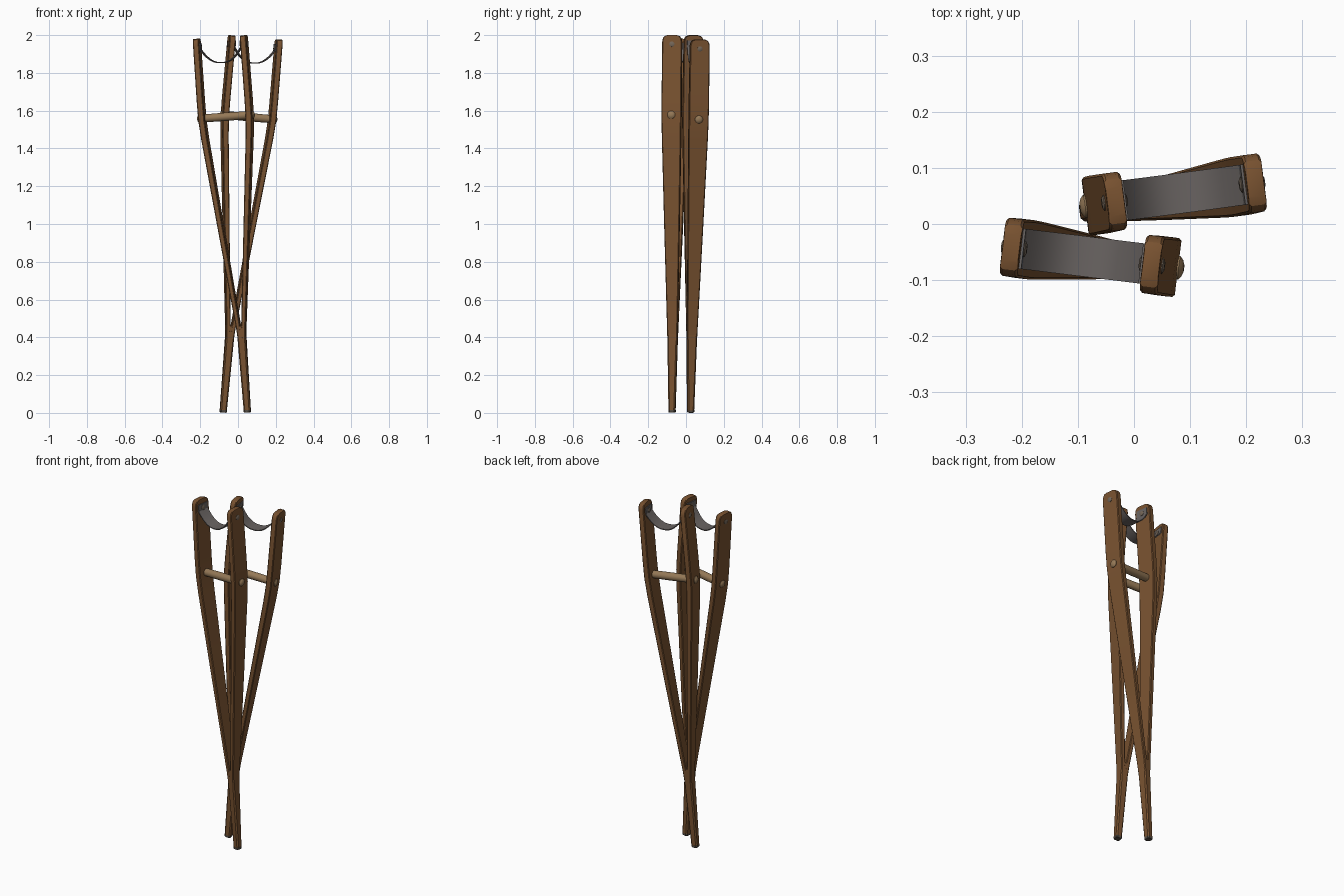
import bpy, bmesh, math
from mathutils import Vector, Matrix

if "Cube" in bpy.data.objects:
    bpy.data.objects.remove(bpy.data.objects["Cube"])


def material(name, rgb):
    m = bpy.data.materials.new(name)
    m.diffuse_color = (*rgb, 1)
    m.use_nodes = True
    m.node_tree.nodes["Principled BSDF"].inputs["Base Color"].default_value = m.diffuse_color
    return m


WOOD = material("brown wood", (0.19, 0.085, 0.03))
TAN = material("pale wood", (0.30, 0.19, 0.095))
METAL = material("dull metal", (0.17, 0.13, 0.095))
STRAP = material("grey webbing", (0.14, 0.125, 0.12))
RUBBER = material("dark rubber", (0.085, 0.07, 0.055))


def loft(name, rings, mat, frame, smooth=True):
    """Skin a list of equal-length closed rings and cap both ends."""
    bm = bmesh.new()
    loops = [[bm.verts.new(frame @ Vector(p)) for p in r] for r in rings]
    n = len(loops[0])
    for a, b in zip(loops, loops[1:]):
        for i in range(n):
            j = (i + 1) % n
            bm.faces.new((a[i], a[j], b[j], b[i]))
    bm.faces.new(loops[0][::-1])
    bm.faces.new(loops[-1])
    bmesh.ops.recalc_face_normals(bm, faces=bm.faces)
    me = bpy.data.meshes.new(name)
    bm.to_mesh(me)
    bm.free()
    me.materials.append(mat)
    ob = bpy.data.objects.new(name, me)
    bpy.context.collection.objects.link(ob)
    if smooth:
        bpy.ops.object.select_all(action='DESELECT')
        ob.select_set(True)
        bpy.context.view_layer.objects.active = ob
        bpy.ops.object.shade_smooth_by_angle(angle=math.radians(30))
    return ob


def section(z, x0, x1, hy, c):
    """Rectangle with chamfered corners at height z."""
    return [(x0 + c, -hy, z), (x1 - c, -hy, z), (x1, -hy + c, z), (x1, hy - c, z),
            (x1 - c, hy, z), (x0 + c, hy, z), (x0, hy - c, z), (x0, -hy + c, z)]


def turned(name, z, stations, mat, frame, n=16):
    """Round part along local x from (x, radius) stations."""
    rings = [[(x, r * math.cos(2 * math.pi * i / n), z + r * math.sin(2 * math.pi * i / n))
              for i in range(n)] for x, r in stations]
    return loft(name, rings, mat, frame)


# Stave stations: height, inner x, outer x, half depth
STAVE = [(0.38, 0.000, 0.020, 0.026), (0.45, 0.002, 0.025, 0.028),
         (1.00, 0.057, 0.085, 0.041), (1.46, 0.103, 0.135, 0.051),
         (1.56, 0.110, 0.143, 0.0525), (1.66, 0.111, 0.144, 0.053),
         (1.960, 0.110, 0.142, 0.052), (1.978, 0.110, 0.142, 0.048),
         (1.988, 0.110, 0.142, 0.040), (1.993, 0.111, 0.141, 0.026)]


def crutch(label, foot, top, yaw):
    # Local frame: z along the crutch, x across the two staves
    d = (Vector(top) - Vector(foot)).normalized()
    u = Vector((math.cos(yaw), math.sin(yaw), 0))
    u = (u - d * u.dot(d)).normalized()
    v = d.cross(u)
    frame = Matrix((u, v, d)).transposed().to_4x4()
    frame.translation = Vector(foot)

    # Lower leg and rubber tip
    loft(label + "_lower_leg", [section(0.012, -0.018, 0.018, 0.018, 0.007),
                                section(0.40, -0.022, 0.022, 0.0265, 0.006),
                                section(0.46, -0.024, 0.024, 0.028, 0.005)], WOOD, frame)
    loft(label + "_foot_tip", [section(0.0, -0.016, 0.016, 0.016, 0.007),
                               section(0.004, -0.0185, 0.0185, 0.0185, 0.007),
                               section(0.013, -0.0185, 0.0185, 0.0185, 0.007)], RUBBER, frame)

    for side, s in (("left", -1), ("right", 1)):
        # Bent stave with a rounded top
        loft(f"{label}_{side}_stave",
             [[(s * x, y, z) for x, y, z in section(z, a, b, h, 0.004)]
              for z, a, b, h in STAVE], WOOD, frame)
        # Rivets holding the strap, outside and inside
        turned(f"{label}_{side}_outer_rivet", 1.945,
               [(s * 0.138, 0.014), (s * 0.144, 0.014), (s * 0.147, 0.008)], METAL, frame)
        turned(f"{label}_{side}_inner_rivet", 1.945,
               [(s * 0.110, 0.014), (s * 0.104, 0.014), (s * 0.101, 0.008)], METAL, frame)

    # Hand grip with domed ends
    half = [(0.154, 0.007), (0.151, 0.015), (0.146, 0.021)]
    turned(label + "_hand_grip", 1.57,
           [(-x, r) for x, r in half] + [(0, 0.022)] + [(x, r) for x, r in half[::-1]],
           TAN, frame)

    # Sagging arm strap
    path = [(-0.108, 1.968)]
    for i in range(25):
        t = -1 + i / 12
        path.append((0.108 * t, 1.857 + 0.075 * abs(t) ** 2.3))
    path.append((0.108, 1.968))
    rings = []
    for i, (x, z) in enumerate(path):
        a, b = path[max(i - 1, 0)], path[min(i + 1, len(path) - 1)]
        t = Vector((b[0] - a[0], b[1] - a[1])).normalized() * 0.0025
        w = 0.036
        rings.append([(x - t.y, -w, z + t.x), (x - t.y, w, z + t.x),
                      (x + t.y, w, z - t.x), (x + t.y, -w, z - t.x)])
    loft(label + "_arm_strap", rings, STRAP, frame)


crutch("front_crutch", (0.050, -0.074, 0.002), (-0.095, -0.057, 2), math.radians(-7))
crutch("back_crutch", (-0.079, 0.024, 0.002), (0.093, 0.057, 2), math.radians(7.5))
